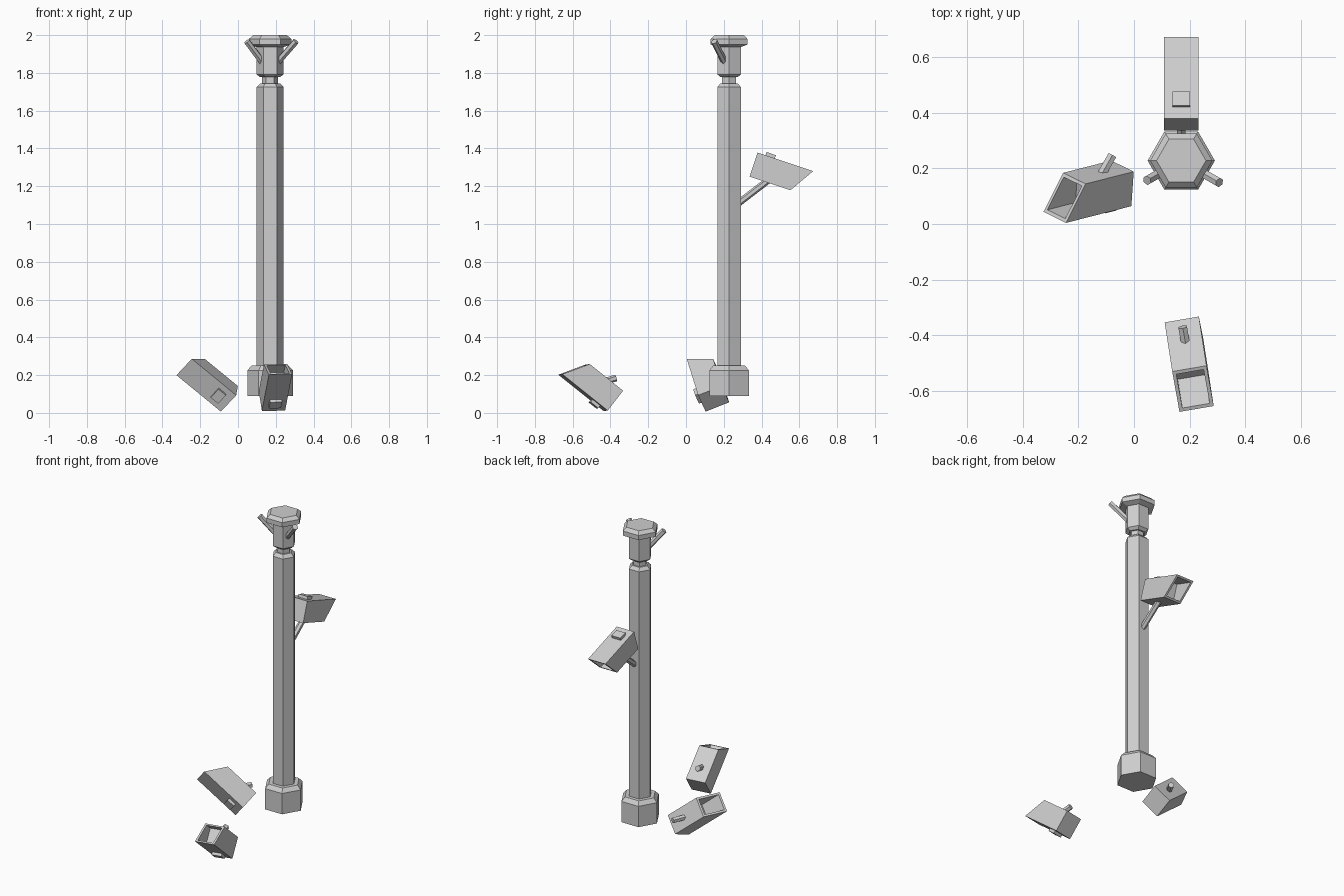
import bpy, bmesh, math
from mathutils import Vector, Matrix

if "Cube" in bpy.data.objects:
    bpy.data.objects.remove(bpy.data.objects["Cube"])

# One flat grey for everything
grey = bpy.data.materials.new("plain_grey")
grey.use_nodes = True
GREY = (0.62, 0.62, 0.62, 1)
grey.diffuse_color = GREY
grey.node_tree.nodes["Principled BSDF"].inputs["Base Color"].default_value = GREY

POST = Vector((0.17, 0.228, 0))


def finish(name, bm, matrix=Matrix()):
    bmesh.ops.recalc_face_normals(bm, faces=bm.faces)
    mesh = bpy.data.meshes.new(name)
    bm.to_mesh(mesh)
    bm.free()
    mesh.materials.append(grey)
    obj = bpy.data.objects.new(name, mesh)
    obj.matrix_world = matrix
    bpy.context.collection.objects.link(obj)
    return obj


def hex_turned(name, profile):
    """Six-sided column from (radius, height) pairs, capped at both ends."""
    bm = bmesh.new()
    rings = []
    for r, z in profile:
        rings.append([bm.verts.new((r * math.cos(k * math.pi / 3),
                                    r * math.sin(k * math.pi / 3), z)) for k in range(6)])
    for low, high in zip(rings, rings[1:]):
        for k in range(6):
            n = (k + 1) % 6
            bm.faces.new((low[k], low[n], high[n], high[k]))
    bm.faces.new(rings[0][::-1])
    bm.faces.new(rings[-1])
    return finish(name, bm, Matrix.Translation(POST))


def rod(name, start, end, radius=0.018):
    """Six-sided rod between two points."""
    start, end = Vector(start), Vector(end)
    axis = end - start
    bm = bmesh.new()
    bmesh.ops.create_cone(bm, cap_ends=True, segments=6, radius1=radius,
                          radius2=radius, depth=axis.length)
    turn = axis.to_track_quat('Z', 'Y').to_matrix().to_4x4()
    return finish(name, bm, Matrix.Translation((start + end) / 2) @ turn)


def camera_housing(prefix, origin, forward, side):
    """Hooded box; origin is the middle of its top rear edge."""
    f = Vector(forward).normalized()
    s = Vector(side)
    s = (s - f * s.dot(f)).normalized()
    u = s.cross(f)
    frame = Matrix((s, f, u)).transposed().to_4x4()
    frame.translation = origin

    # Slanted box with a recessed front
    bm = bmesh.new()
    bmesh.ops.create_cube(bm, size=1)
    for v in bm.verts:
        top = v.co.z > 0
        v.co.x *= 0.125
        v.co.y = 0 if v.co.y < 0 else (0.31 if top else 0.228)
        v.co.z = 0 if top else -0.134
    bm.normal_update()
    front = max(bm.faces, key=lambda face: face.calc_center_median().y)
    bmesh.ops.inset_individual(bm, faces=[front], thickness=0.018)
    recess = bmesh.ops.extrude_discrete_faces(bm, faces=[front])["faces"][0]
    for v in recess.verts:
        v.co.y = 0.17
    finish(prefix + "_housing", bm, frame)

    # Small raised block on top
    bm = bmesh.new()
    bmesh.ops.create_cube(bm, size=1)
    bmesh.ops.scale(bm, vec=(0.064, 0.052, 0.036), verts=bm.verts)
    bmesh.ops.translate(bm, vec=(0, 0.07, 0), verts=bm.verts)
    finish(prefix + "_top_block", bm, frame)
    return frame


# Post, from the ground up
hex_turned("post_base", [(0.121, 0.09), (0.121, 0.225), (0.098, 0.25)])
hex_turned("post_shaft", [(0.072, 0.24), (0.072, 1.725), (0.052, 1.745)])
hex_turned("post_neck", [(0.042, 1.74), (0.042, 1.785)])
hex_turned("post_head", [(0.052, 1.777), (0.072, 1.792), (0.072, 1.945)])
hex_turned("post_cap", [(0.076, 1.938), (0.112, 1.95), (0.112, 1.98), (0.089, 2.0)])

# Broken arms left on the head
for name, angle, reach in (("left_broken_arm", -30, 0.158), ("right_broken_arm", 210, 0.142)):
    out = Vector((math.cos(math.radians(angle)), math.sin(math.radians(angle)), 0))
    rod(name, POST + out * 0.05 + Vector((0, 0, 1.86)),
        POST + out * reach + Vector((0, 0, 1.967)))

# Camera still mounted behind the post
camera_housing("mounted_camera", (0.17, 0.379, 1.378), (0, 0.948, -0.317), (1, 0, 0))
rod("mounted_camera_arm", (0.17, 0.28, 1.112), (0.17, 0.44, 1.235))

# Fallen cameras lying upside down, with arm stubs
fallen = (
    ("right_fallen_camera", (-0.05, 0.084, 0.05), (-0.759, -0.194, 0.622), (0.675, -0.31, 0.667), 0.065),
    ("front_fallen_camera", (0.188, -0.425, 0.011), (0.12, -0.775, 0.62), (0.985, 0.17, 0.02), 0.045),
)
for name, origin, forward, side, length in fallen:
    frame = camera_housing(name, origin, forward, side)
    root = Vector((0, 0.09, -0.134))
    lean = Vector((0, -0.575, -0.818))
    rod(name + "_stub", frame @ (root - lean * 0.012), frame @ (root + lean * length))
